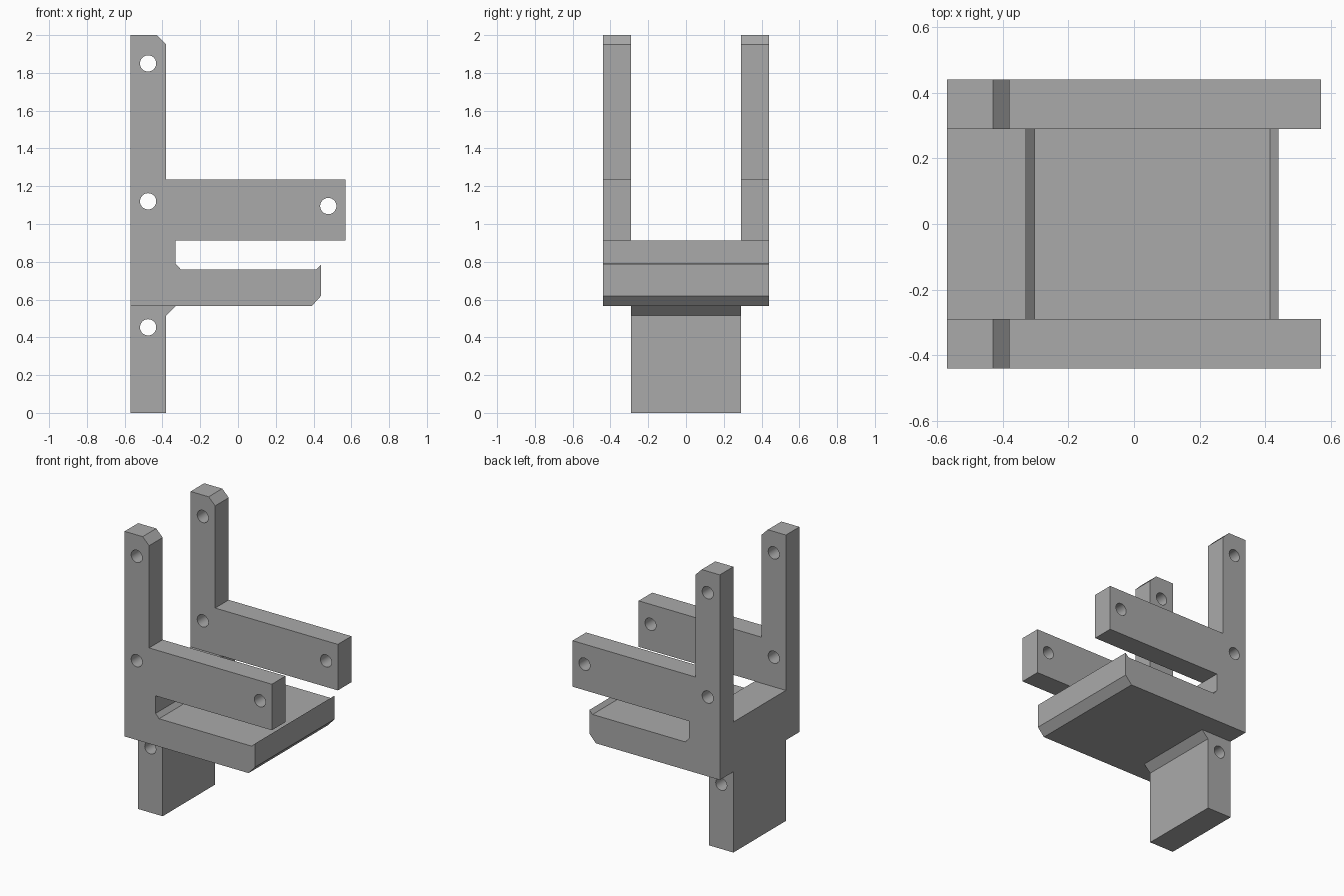
import bpy
import bmesh
from math import radians
from mathutils import Matrix, Vector

cube = bpy.data.objects.get("Cube")
if cube:
    bpy.data.objects.remove(cube, do_unlink=True)

HALF_WIDTH = 0.44     # outer half width of the bracket
INNER = 0.29          # half gap between the two side arms
HOLE_RADIUS = 0.043

grey = bpy.data.materials.new("plain_grey")
grey.use_nodes = True
grey.diffuse_color = (0.4, 0.4, 0.4, 1)
grey.node_tree.nodes["Principled BSDF"].inputs["Base Color"].default_value = grey.diffuse_color


def add_object(name, bm):
    bmesh.ops.recalc_face_normals(bm, faces=bm.faces)
    mesh = bpy.data.meshes.new(name)
    bm.to_mesh(mesh)
    bm.free()
    mesh.materials.append(grey)
    obj = bpy.data.objects.new(name, mesh)
    bpy.context.collection.objects.link(obj)
    return obj


def prism(name, outline, half):
    """Extrude an x-z outline evenly to both sides along y."""
    bm = bmesh.new()
    face = bm.faces.new([bm.verts.new((x, -half, z)) for x, z in outline])
    ext = bmesh.ops.extrude_face_region(bm, geom=[face])
    moved = [v for v in ext["geom"] if isinstance(v, bmesh.types.BMVert)]
    bmesh.ops.translate(bm, verts=moved, vec=Vector((0, 2 * half, 0)))
    return add_object(name, bm)


def hole_cutter(name, x, z):
    bm = bmesh.new()
    bmesh.ops.create_cone(bm, cap_ends=True, segments=32, radius1=HOLE_RADIUS,
                          radius2=HOLE_RADIUS, depth=1.2,
                          matrix=Matrix.Translation((x, 0, z)) @ Matrix.Rotation(radians(90), 4, "X"))
    return add_object(name, bm)


def cut(target, cutter):
    mod = target.modifiers.new(cutter.name, "BOOLEAN")
    mod.operation = "DIFFERENCE"
    mod.solver = "EXACT"
    mod.object = cutter
    cutter.hide_render = True
    cutter.hide_set(True)


# Bracket body: upright, arm, slot and lipped shelf in one outline
body = prism("bracket_body", [
    (-0.57, 0.565), (0.39, 0.565), (0.44, 0.62), (0.44, 0.785), (0.415, 0.76),
    (-0.303, 0.76), (-0.33, 0.79), (-0.33, 0.913), (0.57, 0.913), (0.57, 1.235),
    (-0.38, 1.235), (-0.38, 1.95), (-0.43, 2.0), (-0.57, 2.0)], HALF_WIDTH)

# Open channel that leaves two separate uprights and arms
channel = prism("channel_cutter", [
    (-0.7, 0.913), (-0.33, 0.913), (0.7, 0.85), (0.7, 2.2), (-0.7, 2.2)], INNER)
cut(body, channel)

# Mounting tongue below, with a small gusset under the shelf
tongue = prism("mounting_tongue", [
    (-0.57, 0), (-0.38, 0), (-0.38, 0.515), (-0.33, 0.565), (-0.57, 0.565)], INNER)

# Round through holes
for part, label, x, z in ((body, "upper", -0.476, 1.85), (body, "middle", -0.476, 1.12),
                          (body, "arm", 0.478, 1.095), (tongue, "tongue", -0.476, 0.453)):
    cut(part, hole_cutter(label + "_hole_cutter", x, z))

# Crisp edges, smooth hole walls
for part in (body, tongue):
    bpy.ops.object.select_all(action="DESELECT")
    part.select_set(True)
    bpy.context.view_layer.objects.active = part
    for mod in list(part.modifiers):
        bpy.ops.object.modifier_apply(modifier=mod.name)
    bpy.ops.object.shade_smooth_by_angle(angle=radians(30))
